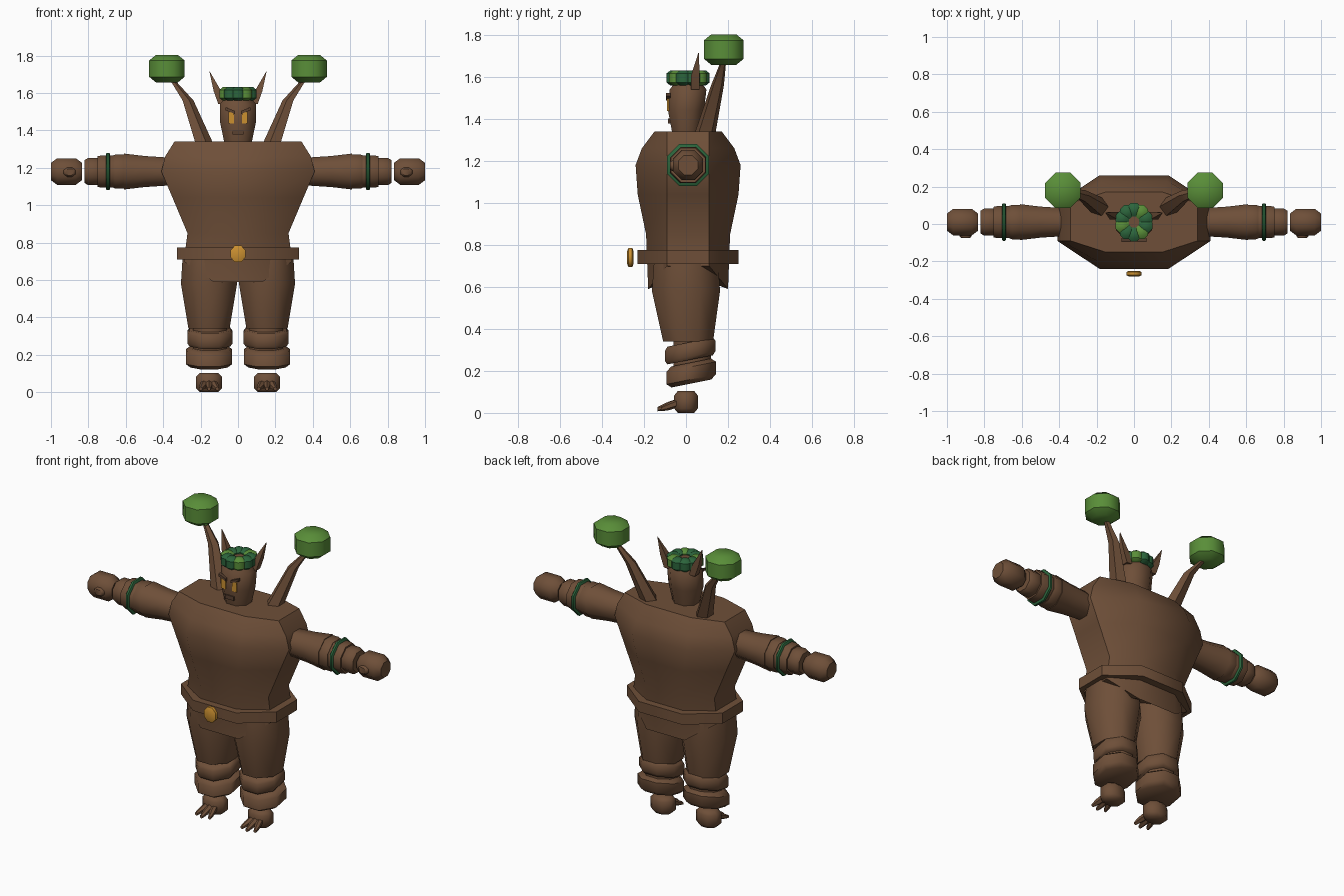
import bpy, bmesh, math
from mathutils import Vector

cube = bpy.data.objects.get("Cube")
if cube:
    bpy.data.objects.remove(cube, do_unlink=True)


def material(name, red, green, blue):
    mat = bpy.data.materials.new(name)
    mat.use_nodes = True
    mat.diffuse_color = (red, green, blue, 1)
    shader = mat.node_tree.nodes["Principled BSDF"]
    shader.inputs["Base Color"].default_value = mat.diffuse_color
    return mat


bark = material("bark brown", .156, .078, .04)
dark_bark = material("dark bark", .1, .052, .03)
leaf = material("leaf green", .1, .27, .04)
deep_leaf = material("deep leaf green", .025, .13, .045)
amber = material("amber", .6, .28, .03)

X, Y, Z = Vector((1, 0, 0)), Vector((0, 1, 0)), Vector((0, 0, 1))
CROSS_AXES = {"x": (X, Y, Z), "y": (Y, X, Z), "z": (Z, X, Y)}


def loft(name, mat, rings, side=1):
    """Skin a list of rings into a capped solid; side -1 mirrors it."""
    bm = bmesh.new()
    loops = [[bm.verts.new((p.x * side, p.y, p.z)) for p in ring] for ring in rings]
    for lower, upper in zip(loops, loops[1:]):
        for i in range(len(lower)):
            bm.faces.new((lower[i - 1], lower[i], upper[i], upper[i - 1]))
    bm.faces.new(loops[0])
    bm.faces.new(loops[-1])
    bmesh.ops.recalc_face_normals(bm, faces=bm.faces)
    mesh = bpy.data.meshes.new(name)
    bm.to_mesh(mesh)
    bm.free()
    mesh.materials.append(mat)
    obj = bpy.data.objects.new(name, mesh)
    bpy.context.collection.objects.link(obj)
    bpy.ops.object.select_all(action="DESELECT")
    obj.select_set(True)
    bpy.context.view_layer.objects.active = obj
    bpy.ops.object.shade_smooth_by_angle(angle=math.radians(50))


def polygon(center, u, v, sides):
    """Regular polygon whose flats face along u and v."""
    reach = 1 / math.cos(math.pi / sides)
    angles = [(i + .5) * math.tau / sides for i in range(sides)]
    return [center + reach * (u * math.cos(a) + v * math.sin(a)) for a in angles]


def rounded(name, mat, center, half, axis="z", bevel=.7, sides=8, tilt=X * 0, side=1):
    """Prism with bevelled ends, given by half extents; tilt slants it in height."""
    center, half = Vector(center), Vector(half)
    along, u, v = CROSS_AXES[axis]
    rings = []
    for step, scale in ((-1, bevel), (-.6, 1), (.6, 1), (1, bevel)):
        middle = center + along * half.dot(along) * step
        ring = polygon(middle, u * half.dot(u) * scale, v * half.dot(v) * scale, sides)
        rings.append([p + Z * tilt.dot(p - center) for p in ring])
    loft(name, mat, rings, side)


def strand(name, mat, stops, axis="z", depth=1, sides=8, side=1):
    """Tapering limb through stops of x, y, z and radius."""
    along, u, v = CROSS_AXES[axis]
    rings = [polygon(Vector(stop[:-1]), u * stop[-1], v * stop[-1] * depth, sides)
             for stop in stops]
    loft(name, mat, rings, side)


def girth(height, width, depth):
    """Broad body octagon with a wide front and narrow flanks."""
    flat, flank = width * .45, .1
    half = [(flat, -depth), (width, -flank), (width, flank), (flat, depth)]
    outline = half + [(-x, y) for x, y in reversed(half)]
    return [Vector((x, y + .01, height)) for x, y in outline]


# Torso, with the hem raised at the hips
hem = girth(.59, .29, .19)
for point in hem:
    if abs(point.x) > .2:
        point.z = .7
loft("torso", bark, [hem, girth(.85, .27, .2), girth(1.04, .35, .24),
                     girth(1.18, .41, .25), girth(1.26, .39, .22), girth(1.34, .34, .16)])

# Belt and floating buckle
loft("belt", bark, [girth(.71, .325, .24), girth(.775, .325, .24)])
rounded("buckle", amber, (0, -.265, .74), (.04, .015, .045), axis="y")

# Head and mouth
strand("head", bark, [(0, 0, 1.32, .07), (0, 0, 1.44, .095), (0, .01, 1.54, .097),
                      (0, .01, 1.61, .04)], depth=.9)
rounded("mouth", dark_bark, (0, -.075, 1.39), (.03, .01, .012), "y", bevel=1, sides=4)

# Wreath of leaf clumps
count = 10
for i in range(count):
    turn = i * math.tau / count
    center = Vector((math.sin(turn), math.cos(turn), 0)) * .066 + Y * .01 + Z * 1.595
    rounded("wreath_leaf", leaf if i % 3 == 1 else deep_leaf, center,
            (.037, .037, .036), bevel=.5)

for side, label in ((1, "left_"), (-1, "right_")):
    # Eye and slanted brow
    rounded(label + "eye", amber, (.037, -.086, 1.467), (.015, .004, .03), "y",
            bevel=1, sides=4, side=side)
    rounded(label + "brow", dark_bark, (.042, -.085, 1.506), (.025, .01, .008), "y",
            bevel=1, sides=4, tilt=X * .4, side=side)

    # Pointed ear
    strand(label + "ear", bark, [(.085, .045, 1.54, .02), (.11, .045, 1.61, .02),
                                 (.152, .06, 1.715, .001)], sides=4, side=side)

    # Back branch and its foliage
    strand(label + "branch", bark, [(.17, .08, 1.29, .045), (.27, .15, 1.56, .026),
                                    (.36, .18, 1.68, .01)], sides=5, side=side)
    rounded(label + "foliage", leaf, (.38, .18, 1.73), (.095, .095, .073),
            bevel=.62, side=side)

    # Arm: flared sleeve, then wraps, band and fist strung along one line
    strand(label + "upper_arm", bark, [(.3, .01, 1.18, .07), (.5, .01, 1.18, .083),
                                       (.61, .01, 1.18, .096)], axis="x", side=side)
    for part, mat, x, length, radius, bevel in (
            ("forearm_wrap", bark, .63, .035, .092, .95),
            ("forearm", bark, .7, .05, .086, .95),
            ("wrist_cuff", bark, .775, .045, .072, .85),
            ("arm_band", deep_leaf, .695, .01, .1, .95),
            ("fist", bark, .917, .083, .071, .65)):
        rounded(label + part, mat, (x, .01, 1.18), (length, radius, radius),
                axis="x", bevel=bevel, side=side)
    rounded(label + "thumb", bark, (.9, -.05, 1.177), (.032, .026, .025), "y", side=side)

    # Leg with slanted wraps over the shin
    strand(label + "thigh", bark, [(.155, 0, .74, .14), (.155, 0, .58, .15),
                                   (.155, .01, .34, .11)], depth=1.08, side=side)
    strand(label + "shin", bark, [(.15, .03, .36, .09), (.15, .03, .19, .09)], side=side)
    rounded(label + "knee_wrap", bark, (.15, .02, .295), (.12, .12, .042),
            bevel=.9, tilt=Y * .2, side=side)
    rounded(label + "ankle_wrap", bark, (.155, .025, .19), (.124, .118, .05),
            bevel=.8, tilt=Y * .2, side=side)

    # Foot with three splayed toes
    rounded(label + "foot", bark, (.155, 0, .052), (.07, .056, .052), side=side)
    for toe in (-1, 0, 1):
        heel = Vector((.155 + toe * .02, -.03, .05))
        tip = Vector((.155 + toe * .045, abs(toe) * .015 - .135, .018))
        strand(label + "toe", bark, [(*heel, .019), (*heel.lerp(tip, .6), .016), (*tip, .009)],
               axis="y", sides=6, side=side)
